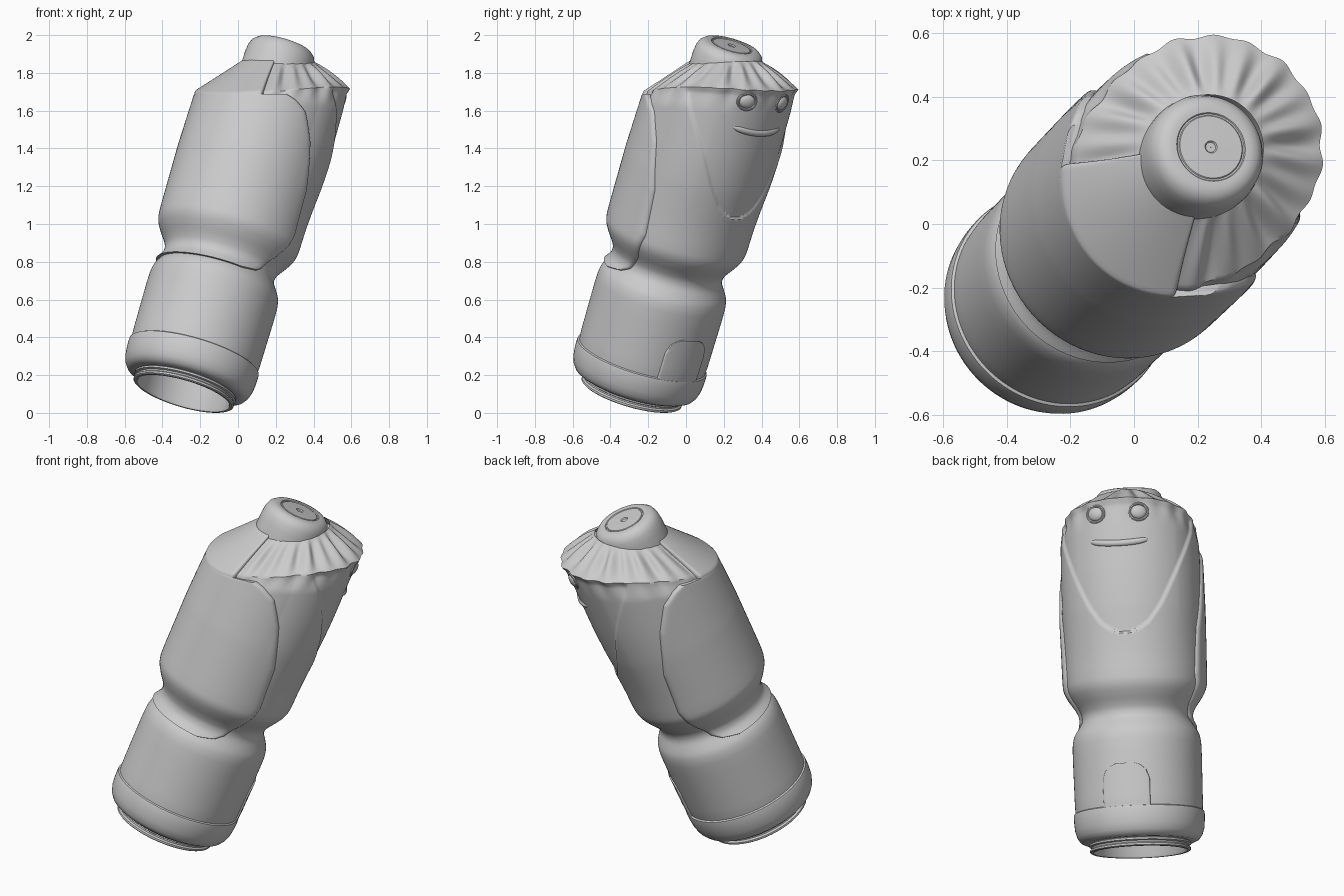
import bpy, math
from math import sin, cos, pi, radians
from mathutils import Matrix, Vector

if "Cube" in bpy.data.objects:
    bpy.data.objects.remove(bpy.data.objects["Cube"])

grey = bpy.data.materials.new("light grey")
grey.use_nodes = True
grey.diffuse_color = (0.6, 0.6, 0.6, 1)
grey.node_tree.nodes["Principled BSDF"].inputs["Base Color"].default_value = (0.6, 0.6, 0.6, 1)

# The bottle leans towards +x +y; angle 0 around its axis is the face side
TILT = radians(22.6)
LEAN = (Matrix.Translation((-0.29, -0.29, 0.103)) @ Matrix.Rotation(pi / 4, 4, "Z")
        @ Matrix.Rotation(TILT, 4, "Y"))
RIM, INNER, FLARE = 1.775, 2.0, 1.3

BODY = [(0.2, 0.345), (0.25, 0.349), (0.54, 0.352), (0.61, 0.35), (0.66, 0.334), (0.69, 0.306),
        (0.735, 0.288), (0.78, 0.304), (0.84, 0.348), (0.89, 0.374), (0.95, 0.377),
        (1.3, 0.381), (1.6, 0.377), (RIM, 0.374)]
PANEL = [(1.155, 0), (1.165, 7), (1.185, 14), (1.22, 21), (1.33, 33), (1.5, 49), (1.72, 71),
         (RIM, 76)]
SHELL = [(0.67, 72), (0.69, 88), (0.72, 97), (0.8, 106), (0.95, 112), (1.2, 109), (1.45, 97),
         (1.62, 84), (1.7, 72), (1.74, 64), (1.75, 45), (INNER, 42)]
DOOR = [(0.2, 22), (0.36, 22), (0.41, 19), (0.435, 14), (0.447, 8)]


def lerp(table, v):
    """Piecewise linear lookup with clamped ends."""
    if v <= table[0][0]:
        return table[0][1]
    for (a, p), (b, q) in zip(table, table[1:]):
        if v <= b:
            return p + (q - p) * (v - a) / (b - a)
    return table[-1][1]


def ease(t):
    t = max(0.0, min(1.0, t))
    return t * t * (3 - 2 * t)


def wall(v):
    """Softened body profile."""
    return sum(lerp(BODY, v + 0.012 * k) for k in range(-2, 3)) / 5


def skin(phi, v, lift=0.0, plain=False):
    """Point on the bottle skin: wall up to RIM, then the sloping collar."""
    c = cos(phi)
    rim = 1.755 + 0.17 * c - 0.025 * c * c
    pleat = 0 if plain else ease((c + 0.8) * 6) * (0.6 * sin(21 * phi) + 0.4 * sin(13 * phi + 1))
    top = min(v, RIM)
    r = wall(top) + 0.024 * ease((top - 1.0) / 0.5) * max(0.0, min(1.0, 1.4 * c))
    if not plain:
        r -= 0.018 * (1 - c * c) * ease((top - 1.66) / 0.115)
        r += 0.008 * pleat * ease((top - 1.66) / 0.115)
        ang = abs(math.remainder(phi + 0.04, 2 * pi))
        r -= 0.011 * ease((radians(lerp(PANEL, top)) - ang) * 25) * ease((RIM - top) / 0.03)
    if v <= RIM:
        s = v if v < FLARE else FLARE + (v - FLARE) / (RIM - FLARE) * (rim - FLARE)
        r += lift
    else:
        k = (v - RIM) / (INNER - RIM)
        r += (0.183 - 0.015 * c - r) * k + lift * (1 - k)
        s = rim + (1.895 + 0.08 * c - rim) * k + lift * k + pleat * 0.02 * (1 - k) * k * 3
    return (r * cos(phi), r * sin(phi), s)


def finish(obj, angle=35):
    obj.data.materials.append(grey)
    obj.matrix_world = LEAN @ obj.matrix_basis
    bpy.ops.object.select_all(action="DESELECT")
    obj.select_set(True)
    bpy.context.view_layer.objects.active = obj
    bpy.ops.object.shade_smooth_by_angle(angle=radians(angle))
    return obj


def sheet(name, rows, wrap=False, angle=35):
    """Mesh from rows of points."""
    n = len(rows[0])
    faces = []
    for j in range(len(rows) - 1):
        for i in range(n if wrap else n - 1):
            k = (i + 1) % n
            faces.append((j * n + i, j * n + k, (j + 1) * n + k, (j + 1) * n + i))
    mesh = bpy.data.meshes.new(name)
    mesh.from_pydata([p for row in rows for p in row], [], faces)
    mesh.validate()
    obj = bpy.data.objects.new(name, mesh)
    bpy.context.collection.objects.link(obj)
    return finish(obj, angle)


def lathe(name, profile, shift=0.0, n=96):
    ring = [2 * pi * i / n for i in range(n)]
    return sheet(name, [[(r * cos(a) + shift, r * sin(a), s) for a in ring] for r, s in profile],
                 True)


def patch(name, table, centre, lift, top, cols=72, step=0.01):
    """Raised plate whose half width in degrees follows a table."""
    lo = table[0][0]
    count = round((top - lo) / step)
    vs = [lo, lo + 0.001] + [lo + (top - lo) * j / count for j in range(1, count + 1)]
    rows = []
    for j, v in enumerate(vs):
        half = radians(lerp(table, v))
        row = []
        for i in range(cols + 1):
            t = sin((2 * i / cols - 1) * pi / 2)
            h = lift * (1.5 * (1 - abs(t) ** 60) - 0.5) if j else -lift * 0.5
            row.append(skin(centre + t * half, v, h, True))
        rows.append(row)
    return sheet(name, rows)


# Body wall running into the pleated collar
N = 360
ring = [2 * pi * i / N for i in range(N)]
levels = [0.2 + (RIM - 0.2) * j / 140 for j in range(141)]
levels += [RIM + (INNER - RIM) * j / 16 for j in range(1, 17)]
sheet("body_and_collar", [[skin(a, v) for a in ring] for v in levels], True, 42)

# Wrapped shell on the far side and the small door plate
patch("back_shell", SHELL, radians(176), 0.018, INNER)
patch("door_plate", DOOR, radians(-7), 0.008, 0.447, 32)

# Base ring, threaded neck and hollow inside
lathe("base_ring", [(0.27, 0.05), (0.3, 0.05), (0.325, 0.062), (0.341, 0.085), (0.352, 0.12),
                    (0.356, 0.16), (0.357, 0.2), (0.355, 0.212), (0.345, 0.218)])
lathe("neck", [(0.27, 0.06), (0.268, 0.05), (0.278, 0.045), (0.278, 0.035), (0.265, 0.03),
               (0.265, 0.022), (0.275, 0.015), (0.275, 0.005), (0.268, 0), (0.255, 0),
               (0.25, 0.01), (0.25, 0.6), (0.2, 0.65), (0.001, 0.65)])

# Cap with a shallow disc and centre dimple
lathe("cap", [(0.185, 1.75), (0.19, 1.82), (0.188, 1.9), (0.183, 1.94), (0.172, 1.968),
              (0.152, 1.985), (0.13, 1.99), (0.112, 1.989), (0.109, 1.985), (0.104, 1.985),
              (0.101, 1.988), (0.02, 1.99), (0.016, 1.984), (0.001, 1.984)], -0.013)


def on_face(deg, s, r):
    a = radians(deg)
    return Vector((r * cos(a), r * sin(a), s))


# Eyes: bulging lens within a thin raised ring
for side, deg in (("right", -24), ("left", 12)):
    place = Matrix.Translation(on_face(deg, 1.82, 0.383)) @ Matrix.Rotation(radians(deg), 4, "Z")
    bpy.ops.mesh.primitive_uv_sphere_add(segments=32, ring_count=16, radius=1)
    lens = bpy.context.object
    lens.name = side + "_eye"
    lens.matrix_basis = place @ Matrix.Diagonal((0.022, 0.045, 0.038, 1))
    finish(lens)
    bpy.ops.mesh.primitive_torus_add(major_radius=0.05, minor_radius=0.009,
                                     major_segments=40, minor_segments=10)
    rim = bpy.context.object
    rim.name = side + "_eye_ring"
    rim.matrix_basis = place @ Matrix.Rotation(pi / 2, 4, "Y") @ Matrix.Diagonal((0.9, 1, 1, 1))
    finish(rim)

# Smiling mouth: a ridge tapering at its ends
curve = bpy.data.curves.new("mouth", "CURVE")
curve.dimensions = "3D"
curve.bevel_depth = 0.019
curve.bevel_resolution = 4
curve.use_fill_caps = True
line = curve.splines.new("POLY")
line.points.add(24)
for i, p in enumerate(line.points):
    t = i / 12 - 1
    p.co = (*on_face(-5 + 25 * t, 1.652 + 0.018 * t * t, 0.382), 1)
    p.radius = max(0.3, (1 - t ** 6) ** 0.5)
mouth = bpy.data.objects.new("mouth", curve)
bpy.context.collection.objects.link(mouth)
mouth.data.materials.append(grey)
mouth.matrix_world = LEAN
